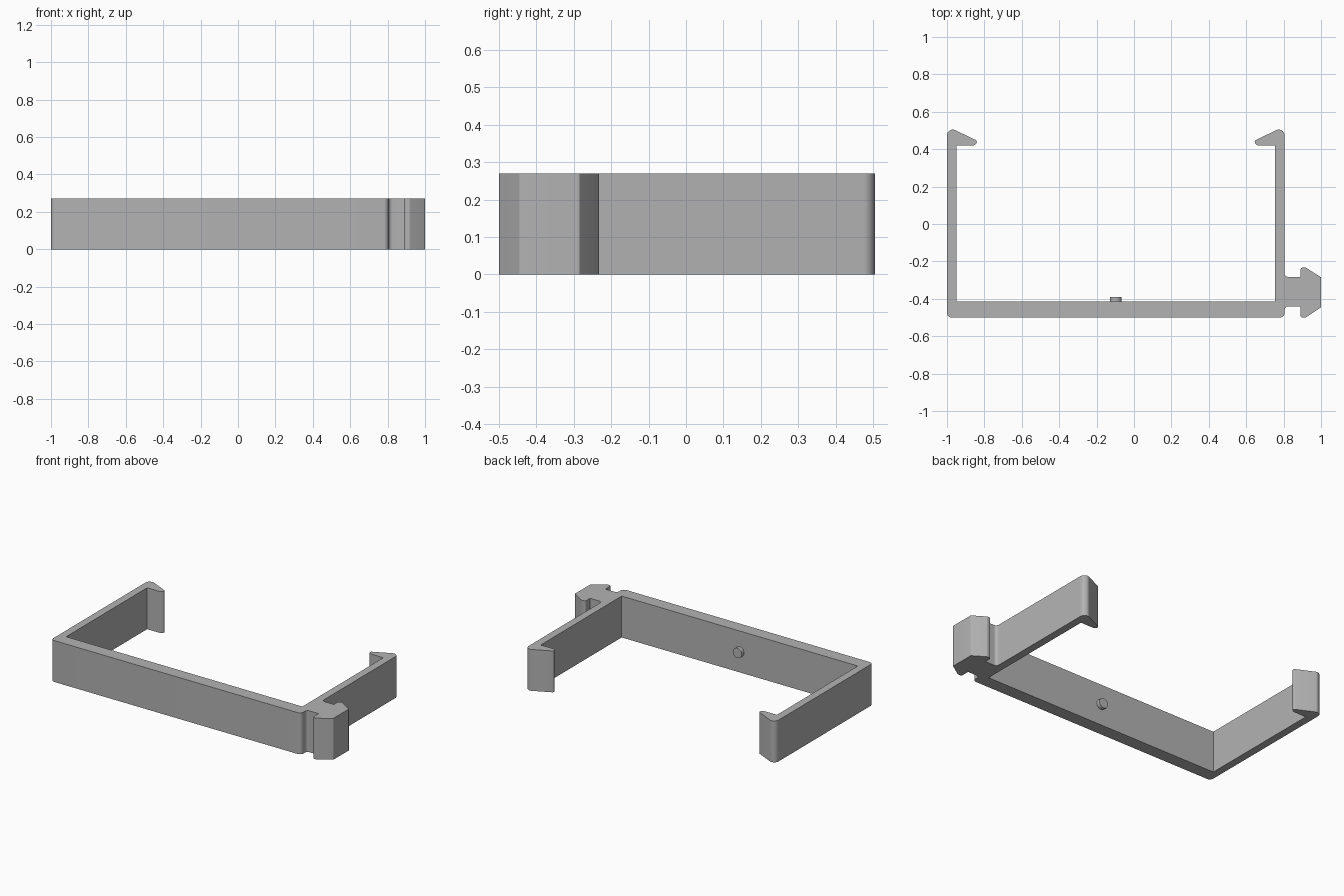
import bpy, bmesh, math
from mathutils import Vector, Matrix

cube = bpy.data.objects.get("Cube")
if cube:
    bpy.data.objects.remove(cube)

HEIGHT = 0.27
MID_X = -0.0975          # symmetry line of the two arms

grey = bpy.data.materials.new("plain grey")
grey.use_nodes = True
colour = (0.45, 0.45, 0.45, 1)
grey.diffuse_color = colour
grey.node_tree.nodes["Principled BSDF"].inputs["Base Color"].default_value = colour


def rounded(corners, steps=6):
    """Replace each (x, y, radius) corner by a tangent arc."""
    points = []
    for i, (x, y, r) in enumerate(corners):
        p = Vector((x, y))
        if r == 0:
            points.append(p)
            continue
        a = (Vector(corners[i - 1][:2]) - p).normalized()
        b = (Vector(corners[(i + 1) % len(corners)][:2]) - p).normalized()
        half = a.angle(b) / 2
        centre = p + (a + b).normalized() * (r / math.sin(half))
        start = p + a * (r / math.tan(half)) - centre
        end = p + b * (r / math.tan(half)) - centre
        for k in range(steps + 1):
            d = start.lerp(end, k / steps).normalized() * r
            points.append(centre + d)
    return points


def finish(name, bm):
    bmesh.ops.recalc_face_normals(bm, faces=bm.faces)
    mesh = bpy.data.meshes.new(name)
    bm.to_mesh(mesh)
    bm.free()
    obj = bpy.data.objects.new(name, mesh)
    bpy.context.collection.objects.link(obj)
    mesh.materials.append(grey)
    bpy.ops.object.select_all(action='DESELECT')
    obj.select_set(True)
    bpy.context.view_layer.objects.active = obj
    bpy.ops.object.shade_smooth_by_angle(angle=math.radians(30))
    return obj


# Right arm with its snap hook, from outer corner to inner floor corner
arm = [(0.805, 0.495, 0.03), (0.772, 0.507, 0.025), (0.636, 0.442, 0.012),
       (0.66, 0.42, 0.01), (0.755, 0.42, 0), (0.755, -0.415, 0)]
left_arm = [(2 * MID_X - x, y, r) for x, y, r in reversed(arm)]

# T-shaped slot foot on the outside of the right arm
foot = [(0.805, -0.44, 0.02), (0.89, -0.44, 0), (0.89, -0.5, 0.012),
        (0.918, -0.5, 0.015), (1, -0.445, 0.006), (1, -0.285, 0.006),
        (0.918, -0.233, 0.015), (0.89, -0.233, 0.012), (0.89, -0.283, 0),
        (0.805, -0.283, 0.02)]

# Whole bracket outline, extruded upward
outline = [(-1, -0.5, 0.025), (0.805, -0.5, 0.025)] + foot + arm + left_arm
bm = bmesh.new()
face = bm.faces.new([bm.verts.new((p.x, p.y, 0)) for p in rounded(outline)])
top = bmesh.ops.extrude_face_region(bm, geom=[face], use_keep_orig=True)
bmesh.ops.translate(bm, vec=(0, 0, HEIGHT),
                    verts=[v for v in top["geom"] if isinstance(v, bmesh.types.BMVert)])
finish("clip_bracket", bm)

# Locating peg on the inner face of the base wall
bm = bmesh.new()
bmesh.ops.create_cone(bm, cap_ends=True, segments=32, radius1=0.032, radius2=0.032, depth=0.035,
                      matrix=Matrix.Translation((MID_X, -0.4075, HEIGHT / 2))
                      @ Matrix.Rotation(math.pi / 2, 4, 'X'))
finish("locating_peg", bm)
